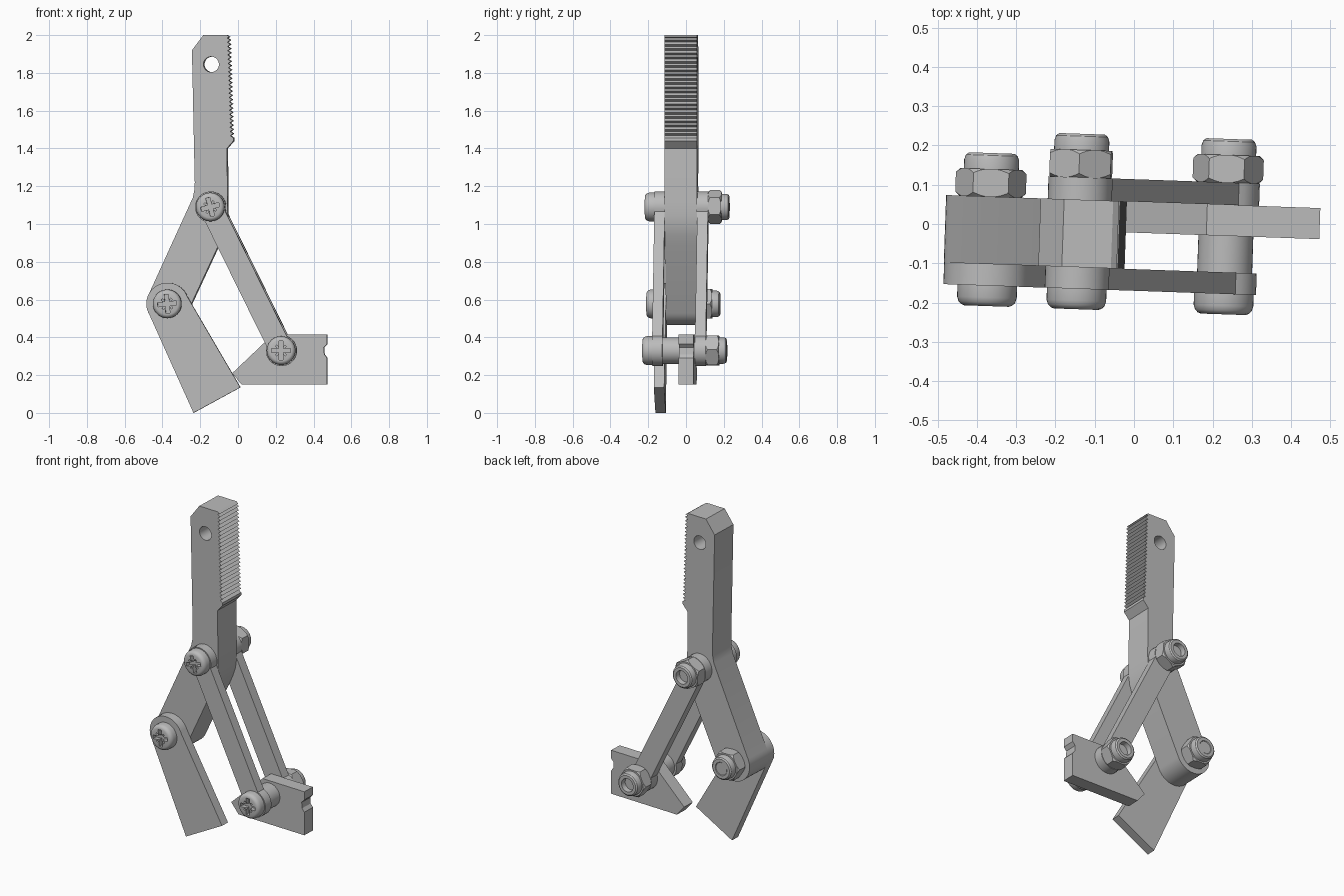
import bpy, bmesh, math
from mathutils import Matrix, Vector

old = bpy.data.objects.get("Cube")
if old:
    bpy.data.objects.remove(old, do_unlink=True)

GREY = (0.5, 0.5, 0.5, 1)
steel = bpy.data.materials.new("steel grey")
steel.use_nodes = True
steel.diffuse_color = GREY
steel.node_tree.nodes["Principled BSDF"].inputs["Base Color"].default_value = GREY

# Pivot centres (x, z) and layer limits along y
TOP, LOWER, JAW = (-0.14, 1.09), (-0.368, 0.577), (0.235, 0.33)
HANDLE_Y = (-0.115, 0.057)
FRONT_Y = (-0.17, -0.115)
REAR_Y = (0.057, 0.114)
JAW_Y = (-0.022, 0.057)
TILT = Matrix.Rotation(math.radians(-2), 4, 'Z')
parts = []


def finish(bm, name):
    bmesh.ops.remove_doubles(bm, verts=bm.verts, dist=1e-5)
    bmesh.ops.recalc_face_normals(bm, faces=bm.faces)
    mesh = bpy.data.meshes.new(name)
    bm.to_mesh(mesh)
    bm.free()
    mesh.materials.append(steel)
    obj = bpy.data.objects.new(name, mesh)
    bpy.context.collection.objects.link(obj)
    parts.append(obj)
    return obj


def arc(centre, radius, start, end, steps=24):
    angles = [math.radians(start + (end - start) * i / steps) for i in range(steps + 1)]
    return [(centre[0] + radius * math.cos(a), centre[1] + radius * math.sin(a)) for a in angles]


def prism(name, outline, span):
    """Extrude an (x, z) outline along y."""
    bm = bmesh.new()
    face = bm.faces.new([bm.verts.new((x, span[0], z)) for x, z in outline])
    new = bmesh.ops.extrude_face_region(bm, geom=[face])["geom"]
    bmesh.ops.translate(bm, vec=(0, span[1] - span[0], 0),
                        verts=[v for v in new if isinstance(v, bmesh.types.BMVert)])
    return finish(bm, name)


def lathe(name, centre, profile):
    """Spin a (radius, y) profile about an axis along y."""
    bm = bmesh.new()
    axis = Vector((centre[0], 0, centre[1]))
    verts = [bm.verts.new(axis + Vector((r, y, 0))) for r, y in profile]
    edges = [bm.edges.new(pair) for pair in zip(verts, verts[1:])]
    bmesh.ops.spin(bm, geom=verts + edges, cent=axis, axis=(0, 1, 0),
                   angle=math.tau, steps=40)
    return finish(bm, name)


def combine(obj, cutter, operation):
    mod = obj.modifiers.new("cut", 'BOOLEAN')
    mod.operation, mod.object, mod.solver = operation, cutter, 'EXACT'
    bpy.context.view_layer.objects.active = obj
    bpy.ops.object.modifier_apply(modifier=mod.name)
    parts.remove(cutter)
    bpy.data.objects.remove(cutter, do_unlink=True)


def spoke(centre, inner, length, half, angle):
    """Rectangle outline radiating from a centre."""
    c, s = math.cos(math.radians(angle)), math.sin(math.radians(angle))
    box = [(inner, -half), (length, -half), (length, half), (inner, half)]
    return [(centre[0] + u * c - v * s, centre[1] + u * s + v * c) for u, v in box]


# Toothed handle with a bent lower arm
TEETH = 24
teeth = []
for i in range(TEETH):
    for step, depth in ((0.0, 0.016), (0.5, 0)):
        t = (i + step) / TEETH
        teeth.append((-0.037 + 0.017 * t - depth, 1.985 - 0.54 * t))
outline = [(-0.24, 1.92), (-0.18, 2.0), (-0.055, 2.0), (-0.04, 1.99)] + teeth
outline += [(-0.02, 1.44), (-0.055, 1.4), (-0.051, 1.12), (-0.052, 1.05),
            (-0.06, 0.99), (-0.076, 0.94), (-0.1, 0.885)]
outline += arc(LOWER, 0.113, -25, -205)
outline += [(-0.235, 1.14), (-0.227, 1.18), (-0.225, 1.22)]
handle = prism("handle", outline, HANDLE_Y)
combine(handle, prism("hole_cutter", arc((-0.138, 1.845), 0.041, 0, 348.75, 31), (-0.5, 0.5)),
        'DIFFERENCE')

# Front blade
prism("blade", arc(LOWER, 0.112, 195, 20) + [(0.018, 0.135), (-0.23, 0.0)], FRONT_Y)

# Pair of link bars with wider round ends
direction = Vector(JAW) - Vector(TOP)
heading = math.degrees(math.atan2(direction.y, direction.x))
link = arc(TOP, 0.082, heading + 47, heading + 313)
link += arc(JAW, 0.082, heading - 133, heading + 133)
prism("front_link", link, FRONT_Y)
prism("rear_link", link, REAR_Y)

# Jaw plate with a notched nose
jaw = [(-0.03, 0.21), (0.02, 0.15), (0.473, 0.15), (0.473, 0.29), (0.458, 0.31),
       (0.455, 0.345), (0.473, 0.365), (0.473, 0.414), (0.185, 0.414)]
prism("jaw", jaw, JAW_Y)
lathe("jaw_spacer", JAW, [(0, FRONT_Y[1]), (0.07, FRONT_Y[1]), (0.07, JAW_Y[0]), (0, JAW_Y[0])])


# Bolts with cross recesses and domed locking nuts
def bolt(label, centre, back, turn, hex_turn, recess):
    y = FRONT_Y[0]
    head = lathe(label + "_bolt_head", centre,
                 [(0, y), (0.076, y), (0.076, y - 0.03), (0.072, y - 0.042),
                  (0.065, y - 0.049), (0.057, y - 0.052), (0, y - 0.052)])
    for k in range(4):
        combine(head, prism("cutter", spoke(centre, -0.005, 0.05, 0.011, turn + 90 * k),
                            (-0.3, y - 0.025)), 'DIFFERENCE')
        combine(head, prism("cutter", spoke(centre, 0.005, 0.036, 0.005, turn + 45 + 90 * k),
                            (-0.3, y - 0.04)), 'DIFFERENCE')
    lathe(label + "_bolt_shaft", centre,
          [(0, y + 0.01), (0.04, y + 0.01), (0.04, back + 0.07), (0, back + 0.07)])
    nut = prism(label + "_nut", arc(centre, 0.09, hex_turn, hex_turn + 300, 5), (back, back + 0.07))
    # Rounded corners on both ends of the hexagon
    combine(nut, lathe("cutter", centre,
                       [(0, back - 0.001), (0.078, back - 0.001), (0.092, back + 0.012),
                        (0.092, back + 0.058), (0.078, back + 0.071), (0, back + 0.071)]),
            'INTERSECT')
    end = back + 0.111
    lathe(label + "_nut_collar", centre,
          [(0, back + 0.06), (0.07, back + 0.06), (0.07, end - 0.018), (0.066, end - 0.006),
           (0.058, end), (0.04, end), (0.037, end - recess), (0, end - recess)])


bolt("top", TOP, REAR_Y[1], 15, 93, 0.03)
bolt("lower", LOWER, HANDLE_Y[1], 5, 0, 0.003)
bolt("jaw", JAW, REAR_Y[1], 0, 3, 0.03)

# Slight turn of the whole tool, and smooth shading with sharp edges
bpy.ops.object.select_all(action='DESELECT')
for part in parts:
    part.data.transform(TILT)
    part.select_set(True)
bpy.context.view_layer.objects.active = handle
bpy.ops.object.shade_smooth_by_angle(angle=math.radians(30))
